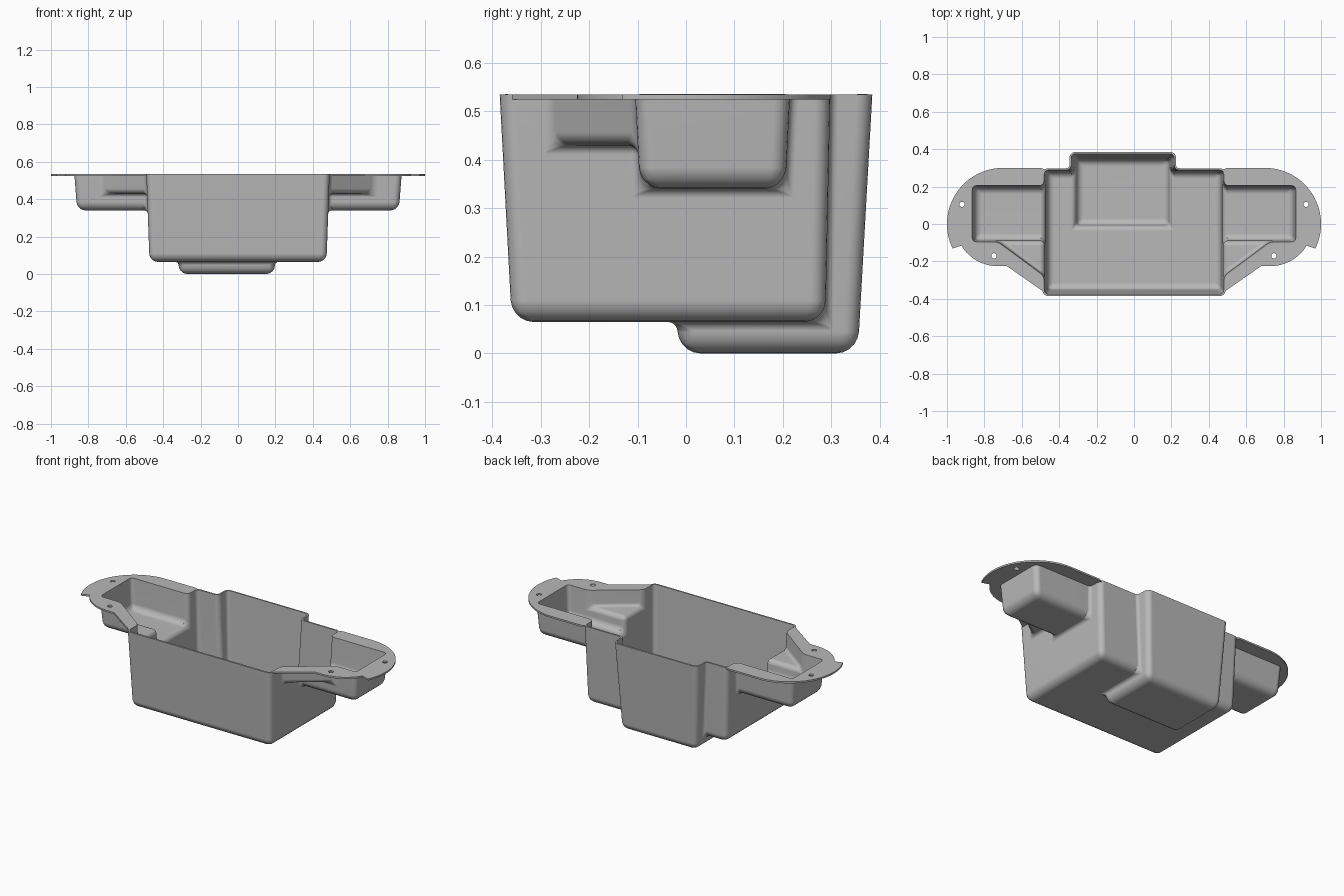
import bpy, bmesh, math
from mathutils import Vector

RIM, OVER, WALL = 0.535, 0.6, 0.01

if "Cube" in bpy.data.objects:
    bpy.data.objects.remove(bpy.data.objects["Cube"])

grey = bpy.data.materials.new("plain_grey")
grey.use_nodes = True
grey.diffuse_color = (0.48, 0.48, 0.48, 1)
grey.node_tree.nodes["Principled BSDF"].inputs["Base Color"].default_value = (0.48, 0.48, 0.48, 1)


def add_object(name, bm):
    bmesh.ops.recalc_face_normals(bm, faces=bm.faces)
    mesh = bpy.data.meshes.new(name)
    bm.to_mesh(mesh)
    bm.free()
    mesh.materials.append(grey)
    ob = bpy.data.objects.new(name, mesh)
    bpy.context.scene.collection.objects.link(ob)
    return ob


def add_prism(bm, low, z0, high, z1):
    """Closed prism between two outlines with the same point count."""
    a = [bm.verts.new((x, y, z0)) for x, y in low]
    b = [bm.verts.new((x, y, z1)) for x, y in high]
    bm.faces.new(a)
    bm.faces.new(b)
    for i in range(len(a)):
        j = (i + 1) % len(a)
        bm.faces.new((a[i], a[j], b[j], b[i]))


def drafted(name, low, rim, z0):
    """Tapered block whose walls carry on a little above the rim."""
    t = (OVER - z0) / (RIM - z0)
    high = [Vector(p).lerp(Vector(q), t) for p, q in zip(low, rim)]
    bm = bmesh.new()
    add_prism(bm, low, z0, high, OVER)
    return add_object(name, bm)


def rect(x0, x1, y0, y1):
    return [(x0, y0), (x1, y0), (x1, y1), (x0, y1)]


def apply_modifiers(ob):
    bpy.context.view_layer.update()
    deps = bpy.context.evaluated_depsgraph_get()
    mesh = bpy.data.meshes.new_from_object(ob.evaluated_get(deps))
    ob.modifiers.clear()
    ob.data = mesh


def boolean(ob, other, operation):
    mod = ob.modifiers.new("boolean", "BOOLEAN")
    mod.operation, mod.solver, mod.object = operation, "EXACT", other
    apply_modifiers(ob)


# Solid body: main tub, rear sump, side pockets and corner shelves
body = drafted("body_solid", rect(-0.473, 0.473, -0.36, 0.288),
               rect(-0.49, 0.49, -0.385, 0.298), 0.065)
rear_sump = drafted("rear_sump", rect(-0.315, 0.195, -0.015, 0.355),
                    rect(-0.345, 0.225, -0.045, 0.385), 0)
side_pockets = drafted("side_pockets", rect(-0.86, 0.86, -0.095, 0.205),
                       rect(-0.875, 0.875, -0.105, 0.215), 0.34)


def shelf_outline(shift):
    half = [(0.4, -0.35 + shift), (0.765, -0.08 + shift), (0.765, 0.03)]
    return half + [(-x, y) for x, y in reversed(half)]


shelves = drafted("shelves", shelf_outline(0.008), shelf_outline(0), 0.43)
for part in (rear_sump, side_pockets, shelves):
    boolean(body, part, "UNION")
    bpy.data.objects.remove(part)

# Round the corners: wide along floors, narrower up the walls, small in hollows
bm = bmesh.new()
bm.from_mesh(body.data)
bmesh.ops.remove_doubles(bm, verts=bm.verts, dist=0.0001)
bmesh.ops.dissolve_limit(bm, angle_limit=0.01, verts=bm.verts, edges=bm.edges)
bm.normal_update()
weight = bm.edges.layers.float.new("bevel_weight_edge")
for e in bm.edges:
    heights = [v.co.z for v in e.verts]
    if min(heights) > RIM:
        e[weight] = 0
    elif e.calc_face_angle_signed(0) < 0:
        e[weight] = 0.4
    elif max(heights) - min(heights) > 0.05:
        e[weight] = 0.7
    else:
        e[weight] = 0.6 if min(heights) > 0.4 else 1
bm.to_mesh(body.data)
bm.free()
bevel = body.modifiers.new("rounding", "BEVEL")
bevel.limit_method, bevel.width, bevel.segments = "WEIGHT", 0.045, 5
bevel.use_clamp_overlap = False
apply_modifiers(body)

# Open shell cut off at the rim, thickened inwards
bm = bmesh.new()
bm.from_mesh(body.data)
bmesh.ops.bisect_plane(bm, geom=bm.verts[:] + bm.edges[:] + bm.faces[:],
                       plane_co=(0, 0, RIM), plane_no=(0, 0, 1), clear_outer=True)
shell_mesh = bpy.data.meshes.new("tub_shell")
bm.to_mesh(shell_mesh)
bm.free()
shell = bpy.data.objects.new("tub_shell", shell_mesh)
bpy.context.scene.collection.objects.link(shell)
if not shell_mesh.materials:
    shell_mesh.materials.append(grey)
wall = shell.modifiers.new("wall", "SOLIDIFY")
wall.thickness, wall.offset = WALL, -1
apply_modifiers(shell)


# Flat flange wings with a stepped round end
def arc(cx, r, start, end, n):
    angles = [math.radians(start + (end - start) * i / n) for i in range(n + 1)]
    return [(cx + r * math.cos(a), r * math.sin(a)) for a in angles]


wing = [(0.44, -0.35), (0.465, -0.375), (0.68, -0.225)]
wing += arc(0.73, 0.225, -90, -31, 10) + arc(0.7, 0.3, -26, 90, 28)
wing += [(0.5, 0.3), (0.44, 0.28)]
bm = bmesh.new()
for side in (1, -1):
    outline = [(side * x, y) for x, y in wing]
    add_prism(bm, outline, RIM - WALL, outline, RIM)
flange = add_object("flange", bm)

# Screw holes
bm = bmesh.new()
for side in (1, -1):
    for x, y in ((0.92, 0.105), (0.748, -0.17)):
        ring = [(side * x + px, y + py) for px, py in arc(0, 0.014, 0, 345, 23)]
        add_prism(bm, ring, 0.5, ring, 0.56)
holes = add_object("screw_holes", bm)
for cutter in (body, holes):
    boolean(flange, cutter, "DIFFERENCE")
    bpy.data.objects.remove(cutter)

# Smooth rounded edges while keeping the broad faces flat
for ob in (shell, flange):
    bpy.ops.object.select_all(action="DESELECT")
    ob.select_set(True)
    bpy.context.view_layer.objects.active = ob
    bpy.ops.object.shade_smooth_by_angle(angle=math.radians(32))
    ob.modifiers.new("flat_normals", "WEIGHTED_NORMAL").keep_sharp = True
